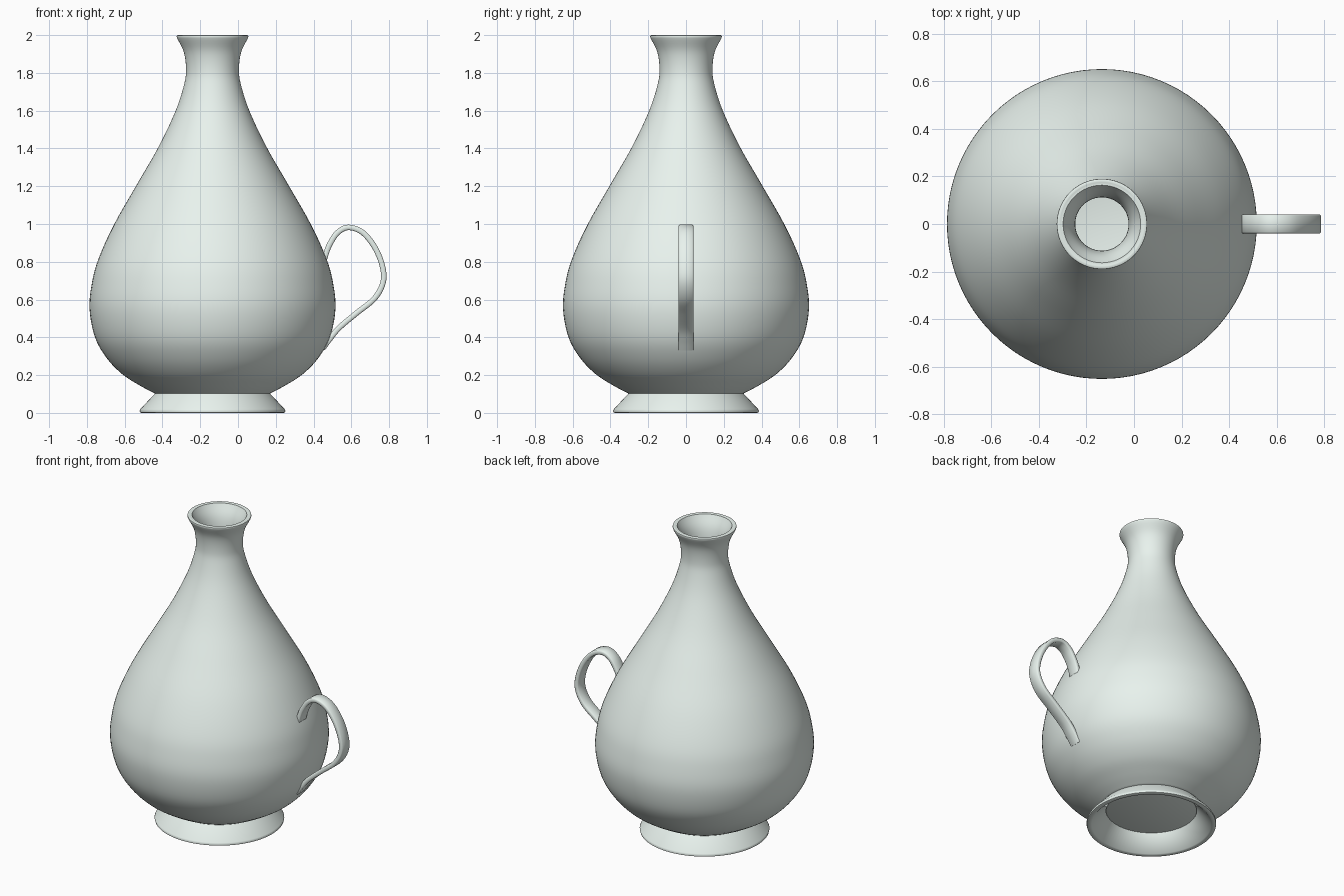
import bpy, bmesh, math
from mathutils import Vector

if "Cube" in bpy.data.objects:
    bpy.data.objects.remove(bpy.data.objects["Cube"])

CX = -0.135  # axis of the vase

# Pale green-grey glaze
glaze = bpy.data.materials.new("pale_glaze")
glaze.diffuse_color = (0.81, 0.89, 0.85, 1)
glaze.use_nodes = True
glaze.node_tree.nodes["Principled BSDF"].inputs["Base Color"].default_value = glaze.diffuse_color


def smooth_path(pts, n=5):
    """Catmull-Rom interpolation through 2D points."""
    p = [Vector(q) for q in pts]
    p = [2 * p[0] - p[1]] + p + [2 * p[-1] - p[-2]]
    out = []
    for i in range(1, len(p) - 2):
        a, b, c, d = p[i - 1:i + 3]
        for k in range(n):
            t = k / n
            out.append(0.5 * (2 * b + (c - a) * t + (2 * a - 5 * b + 4 * c - d) * t * t
                              + (3 * b - a - 3 * c + d) * t ** 3))
    return out + [p[-2]]


def offset(path, dist):
    """Shift a 2D path along its left normal."""
    out = []
    for i, q in enumerate(path):
        t = (path[min(i + 1, len(path) - 1)] - path[max(i - 1, 0)]).normalized()
        out.append(q + Vector((-t.y, t.x)) * dist)
    return out


def finish(name, bm, angle):
    bmesh.ops.recalc_face_normals(bm, faces=bm.faces)
    me = bpy.data.meshes.new(name)
    bm.to_mesh(me)
    bm.free()
    me.materials.append(glaze)
    ob = bpy.data.objects.new(name, me)
    bpy.context.collection.objects.link(ob)
    bpy.ops.object.select_all(action='DESELECT')
    bpy.context.view_layer.objects.active = ob
    ob.select_set(True)
    bpy.ops.object.shade_smooth_by_angle(angle=math.radians(angle))
    return ob


def lathe(name, profile, steps=96, closed=False):
    bm = bmesh.new()
    vs = [bm.verts.new((CX + r, 0, z)) for r, z in profile]
    pairs = list(zip(vs, vs[1:])) + ([(vs[-1], vs[0])] if closed else [])
    es = [bm.edges.new(p) for p in pairs]
    bmesh.ops.spin(bm, geom=vs + es, cent=(CX, 0, 0), axis=(0, 0, 1),
                   angle=2 * math.pi, steps=steps, use_merge=True)
    bmesh.ops.remove_doubles(bm, verts=bm.verts, dist=1e-5)
    return finish(name, bm, 50)


# Hollow body: outer curve, rounded lip, inner curve and floor
outer = smooth_path([(0.30, 0.10), (0.385, 0.145), (0.478, 0.205), (0.56, 0.29), (0.622, 0.40),
                     (0.651, 0.55), (0.638, 0.69), (0.602, 0.82), (0.52, 1.00), (0.40, 1.21),
                     (0.285, 1.41), (0.195, 1.60), (0.150, 1.74), (0.14, 1.82), (0.152, 1.91),
                     (0.188, 1.985)])
inner = offset(outer, 0.028)
lip = [(0.19, 1.991), (0.189, 1.997), (0.183, 2.0), (0.175, 1.999), (0.168, 1.997)]
body = [(0, 0.10)] + [tuple(p) for p in outer] + lip \
    + [tuple(p) for p in reversed(inner)] + [(0, inner[0].y)]
lathe("vase_body", body)

# Flared hollow foot ring
lathe("foot_ring", [(0.30, 0.108), (0.307, 0.10), (0.382, 0.02), (0.386, 0.012), (0.384, 0.003),
                    (0.377, 0.0), (0.362, 0.0), (0.354, 0.004), (0.27, 0.092), (0.27, 0.108)],
      closed=True)

# Ribbon handle swept along a curve in the xz plane
path = smooth_path([(0.445, 0.765), (0.465, 0.84), (0.487, 0.895), (0.528, 0.955), (0.585, 0.982),
                    (0.66, 0.955), (0.725, 0.875), (0.765, 0.775), (0.768, 0.69), (0.722, 0.605),
                    (0.63, 0.53), (0.535, 0.45), (0.485, 0.39), (0.448, 0.34)], 5)
W, T, B = 0.04, 0.0145, 0.006
section = [(W - B, T), (W, T - B), (W, B - T), (W - B, -T),
           (B - W, -T), (-W, B - T), (-W, T - B), (B - W, T)]
bm = bmesh.new()
rails = [offset(path, t) for _, t in section]
rings = [[bm.verts.new((rails[j][i].x, y, rails[j][i].y)) for j, (y, _) in enumerate(section)]
         for i in range(len(path))]
for a, b in zip(rings, rings[1:]):
    for j in range(8):
        k = (j + 1) % 8
        bm.faces.new((a[j], a[k], b[k], b[j]))
bm.faces.new(rings[0])
bm.faces.new(rings[-1])
finish("handle", bm, 50)
